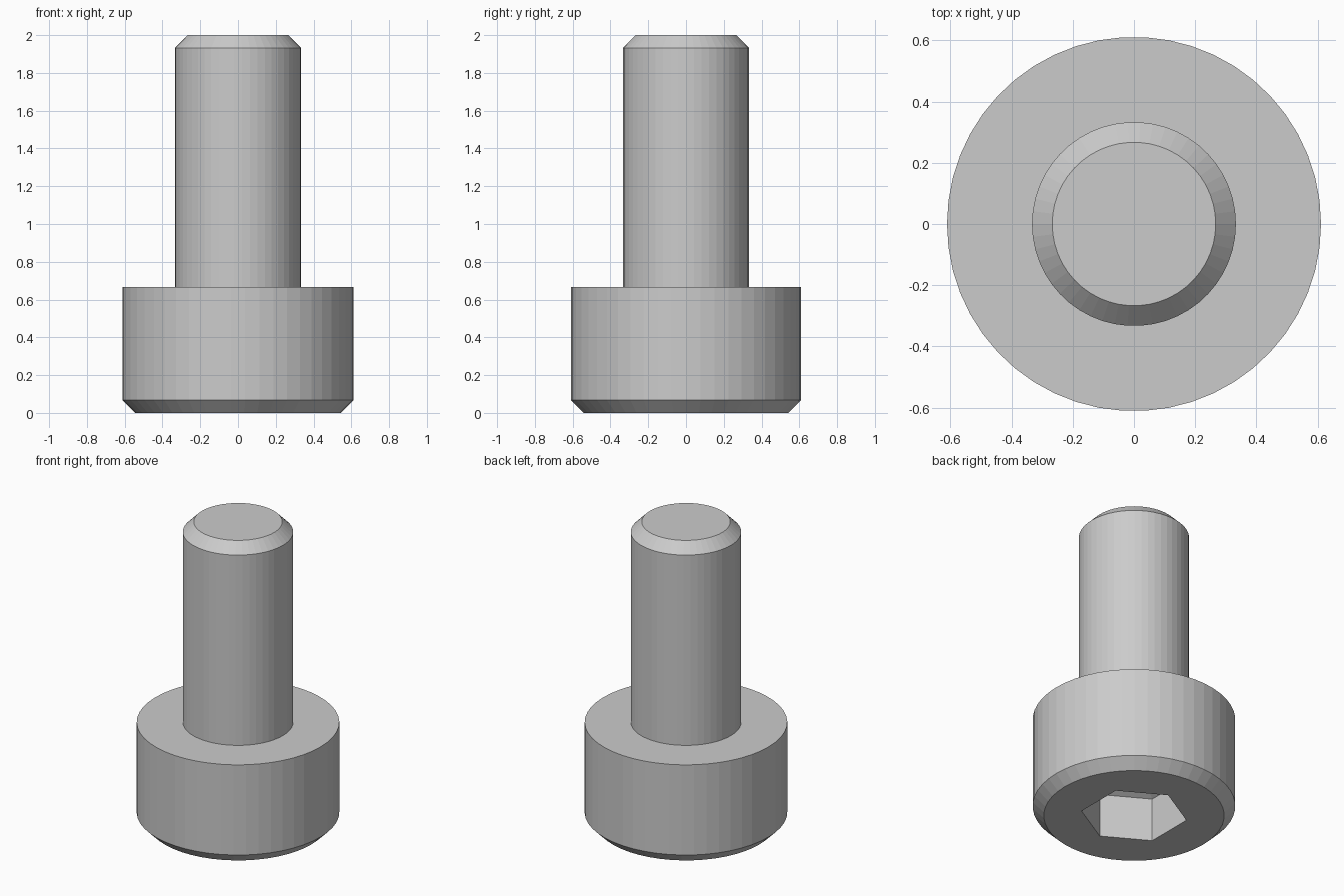
import bpy, bmesh
from math import cos, sin, pi

if "Cube" in bpy.data.objects:
    bpy.data.objects.remove(bpy.data.objects["Cube"])


def revolve(name, profile, sides, turn=0.0):
    """Closed solid from (radius, z) points; radius 0 makes a tip."""
    bm = bmesh.new()
    rings = []
    for r, z in profile:
        n = sides if r > 0 else 1
        rings.append([bm.verts.new((r * cos(turn + 2 * pi * i / sides),
                                    r * sin(turn + 2 * pi * i / sides), z))
                      for i in range(n)])
    for a, b in zip(rings, rings[1:]):
        for i in range(sides):
            j = (i + 1) % sides
            if len(b) == 1:
                bm.faces.new((a[i], a[j], b[0]))
            else:
                bm.faces.new((a[i], a[j], b[j], b[i]))
    for ring in (rings[0], rings[-1]):
        if len(ring) > 1:
            bm.faces.new(ring)
    bmesh.ops.recalc_face_normals(bm, faces=bm.faces)
    mesh = bpy.data.meshes.new(name)
    bm.to_mesh(mesh)
    bm.free()
    obj = bpy.data.objects.new(name, mesh)
    bpy.context.collection.objects.link(obj)
    return obj


# Bolt: chamfered head below, shank with chamfered tip above
bolt = revolve("socket_head_bolt", [
    (0.544, 0), (0.611, 0.067), (0.611, 0.667),
    (0.333, 0.667), (0.333, 1.933), (0.267, 2.0)], 50)

# Hexagonal key socket with a shallow pointed floor
socket = revolve("hex_socket_cutter", [
    (0.321, -0.1), (0.321, 0.289), (0, 0.43)], 6, pi / 6)
socket.hide_render = True
socket.hide_viewport = True
socket.display_type = 'WIRE'

cut = bolt.modifiers.new("hex_socket", 'BOOLEAN')
cut.operation = 'DIFFERENCE'
cut.solver = 'EXACT'
cut.object = socket
